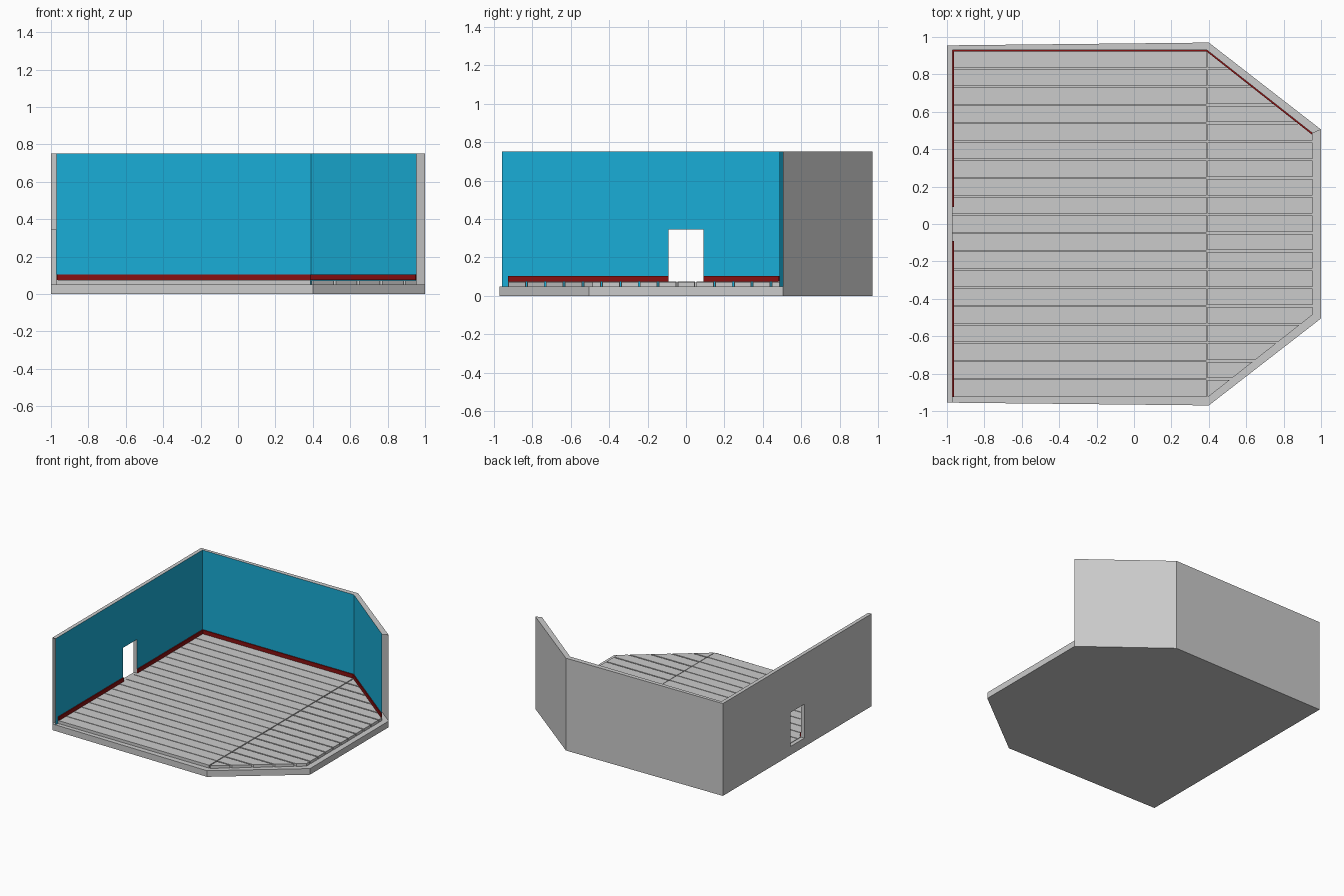
import bpy, bmesh

if "Cube" in bpy.data.objects:
    bpy.data.objects.remove(bpy.data.objects["Cube"])


def material(name, color):
    m = bpy.data.materials.new(name)
    m.diffuse_color = color
    m.use_nodes = True
    m.node_tree.nodes["Principled BSDF"].inputs["Base Color"].default_value = m.diffuse_color
    return m


grey = material("plain_grey", (0.6, 0.6, 0.6, 1))
blue = material("wall_blue", (0.01, 0.42, 0.68, 1))
red = material("skirting_red", (0.25, 0.005, 0.005, 1))


def prism(bm, pts, lo, hi, axis="z", skip=(), tinted=(), tint_cap=False):
    """Extrude a counter-clockwise outline along z (xy outline) or x (yz outline)."""
    place = (lambda p, h: (p[0], p[1], h)) if axis == "z" else (lambda p, h: (h, p[0], p[1]))
    a = [bm.verts.new(place(p, lo)) for p in pts]
    b = [bm.verts.new(place(p, hi)) for p in pts]
    bm.faces.new(a[::-1])
    bm.faces.new(b).material_index = int(tint_cap)
    n = len(pts)
    for i in range(n):
        if i not in skip:
            j = (i + 1) % n
            bm.faces.new((a[i], a[j], b[j], b[i])).material_index = int(i in tinted)


def finish(bm, name, *mats):
    me = bpy.data.meshes.new(name)
    bm.to_mesh(me)
    bm.free()
    for m in mats:
        me.materials.append(m)
    ob = bpy.data.objects.new(name, me)
    bpy.context.collection.objects.link(ob)
    return ob


def part(name, pts, lo, hi, *mats, **options):
    bm = bmesh.new()
    prism(bm, pts, lo, hi, **options)
    return finish(bm, name, *mats)


def rect(x0, y0, x1, y1):
    return [(x0, y0), (x1, y0), (x1, y1), (x0, y1)]


BASE, FLOOR, TOP = 0.05, 0.074, 0.75

# Foundation slab
part("base_slab", [(-1, -0.955), (0.40, -0.97), (1, -0.505),
                   (1, 0.505), (0.40, 0.97), (-1, 0.955)], 0, BASE)

# Left wall with doorway, open at its front end
part("door_wall", [(-0.955, BASE), (-0.09, BASE), (-0.09, 0.345), (0.09, 0.345),
                   (0.09, BASE), (0.93, BASE), (0.93, TOP), (-0.955, TOP)],
     -1, -0.97, grey, blue, axis="x", skip=(0, 4, 5, 7), tint_cap=True)
part("door_threshold", rect(-1, -0.09, -0.97, 0.09), BASE, 0.07)

# Back wall with the angled corner, open at its right end
part("back_wall", [(-1, 0.955), (-1, 0.93), (-0.97, 0.93), (0.39, 0.93),
                   (0.955, 0.485), (1, 0.505), (0.40, 0.97)],
     BASE, TOP, grey, blue, skip=(1, 4), tinted=(2, 3))

# Skirting boards
part("back_skirting", [(-0.97, 0.93), (-0.97, 0.922), (0.388, 0.922),
                       (0.95, 0.479), (0.955, 0.485), (0.39, 0.93)],
     FLOOR, 0.105, red)
part("left_skirting_front", rect(-0.97, -0.925, -0.962, -0.09), FLOOR, 0.105, red)
part("left_skirting_rear", rect(-0.97, 0.09, -0.962, 0.922), FLOOR, 0.105, red)


# Floor planks: a long straight run and a shorter run trimmed to the angled corners
def x_limit(y):
    return min(0.955, 0.39 + (0.93 - abs(y)) * 0.565 / 0.445)


main, bay = bmesh.new(), bmesh.new()
count, y_start = 19, -0.927
pitch = (0.93 - y_start) / count
for k in range(count):
    y0, y1 = y_start + k * pitch, y_start + (k + 1) * pitch
    prism(main, rect(-0.97, y0 + 0.003, 0.388, y1 - 0.003), BASE, FLOOR)
    y0, y1 = y0 + 0.005, y1 - 0.005
    pts = [(0.394, y0), (x_limit(y0), y0)]
    pts += [(0.955, c) for c in (-0.485, 0.485) if y0 < c < y1]
    pts += [(x_limit(y1), y1), (0.394, y1)]
    prism(bay, pts, BASE, FLOOR - 0.002)
finish(main, "main_floor_planks")
finish(bay, "bay_floor_planks")
